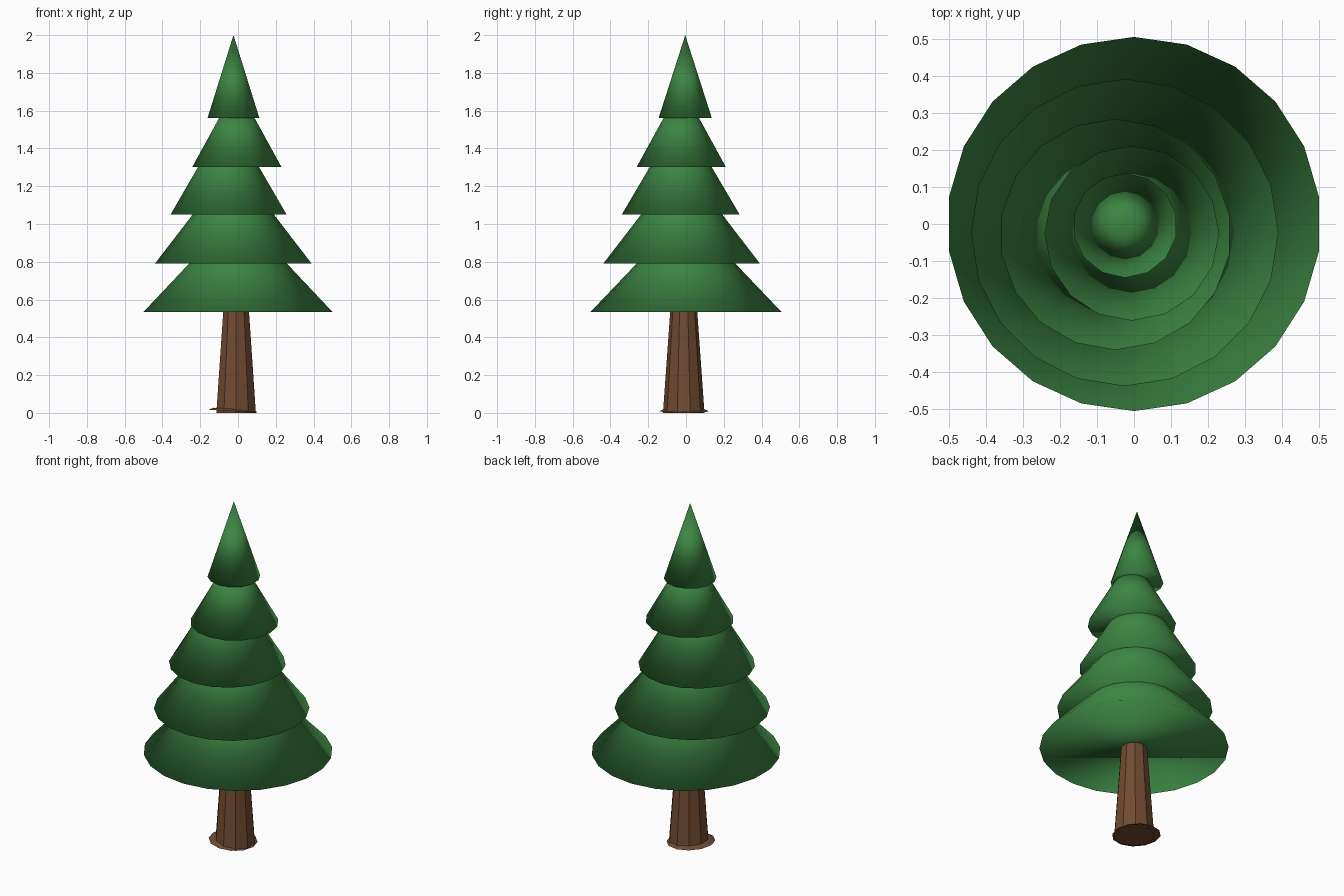
import bpy, bmesh, math
from mathutils import Matrix

if "Cube" in bpy.data.objects:
    bpy.data.objects.remove(bpy.data.objects["Cube"])


def material(name, rgb):
    m = bpy.data.materials.new(name)
    m.diffuse_color = (*rgb, 1)
    m.use_nodes = True
    m.node_tree.nodes["Principled BSDF"].inputs["Base Color"].default_value = m.diffuse_color
    return m


def cone(name, mat, sides, r1, r2, height, base, smooth, tilt=0.0):
    """Closed cone or frustum with its base centre at the given point."""
    bm = bmesh.new()
    place = (Matrix.Translation(base) @ Matrix.Rotation(tilt, 4, 'Y')
             @ Matrix.Translation((0, 0, height / 2)))
    bmesh.ops.create_cone(bm, cap_ends=True, segments=sides, radius1=r1,
                          radius2=r2, depth=height, matrix=place)
    bmesh.ops.remove_doubles(bm, verts=bm.verts, dist=1e-5)
    for f in bm.faces:
        f.smooth = smooth
    me = bpy.data.meshes.new(name)
    bm.to_mesh(me)
    bm.free()
    me.materials.append(mat)
    ob = bpy.data.objects.new(name, me)
    bpy.context.collection.objects.link(ob)
    return ob


green = material("pine green", (0.045, 0.235, 0.055))
brown = material("bark brown", (0.165, 0.070, 0.031))

# Trunk and the thin, slightly tilted root flare
cone("trunk", brown, 10, 0.11, 0.067, 0.60, (-0.01, -0.012, 0), False)
cone("root_flare", brown, 12, 0.131, 0.105, 0.012, (-0.025, -0.01, 0.009), False, 0.06)

# Foliage tiers: sides, radius, height, x, y, z of the rim (smooth across the rim)
tiers = [
    (22, 0.505, 0.53, 0.0, 0.0, 0.535),
    (20, 0.415, 0.54, -0.025, -0.023, 0.79),
    (18, 0.312, 0.53, -0.05, -0.028, 1.05),
    (16, 0.236, 0.43, -0.006, -0.025, 1.302),
    (14, 0.141, 0.44, -0.024, -0.004, 1.56),
]
for i, (n, r, h, x, y, z) in enumerate(tiers, 1):
    cone(f"foliage_tier_{i}", green, n, r, 0, h, (x, y, z), True)
